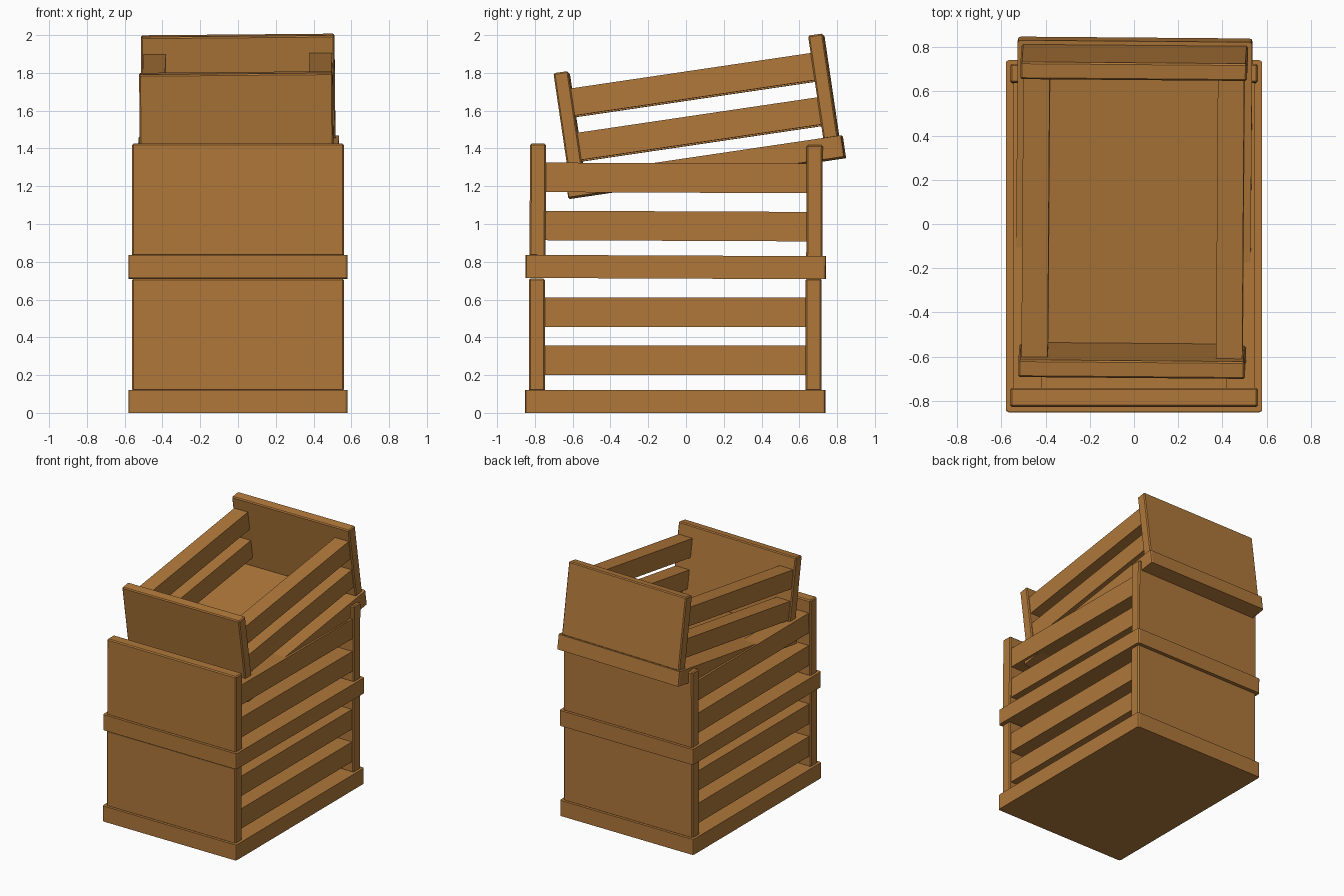
import bpy, bmesh
from math import radians
from mathutils import Matrix, Vector

if "Cube" in bpy.data.objects:
    bpy.data.objects.remove(bpy.data.objects["Cube"])

wood = bpy.data.materials.new("brown wood")
wood.diffuse_color = (0.43, 0.186, 0.042, 1)
wood.use_nodes = True
wood.node_tree.nodes["Principled BSDF"].inputs["Base Color"].default_value = wood.diffuse_color


def box(name, lo, hi, matrix, bevel=0.0, vertical_only=False):
    lo, hi = Vector(lo), Vector(hi)
    bm = bmesh.new()
    bmesh.ops.create_cube(bm, size=1)
    for v in bm.verts:
        v.co = Vector([(lo[i] + hi[i]) / 2 + v.co[i] * (hi[i] - lo[i]) for i in range(3)])
    if bevel:
        edges = [e for e in bm.edges
                 if not vertical_only or abs(e.verts[0].co.z - e.verts[1].co.z) > 0.01]
        bmesh.ops.bevel(bm, geom=edges, offset=bevel, segments=2 if vertical_only else 1,
                        profile=0.5, affect='EDGES')
    bmesh.ops.recalc_face_normals(bm, faces=bm.faces)
    mesh = bpy.data.meshes.new(name)
    bm.to_mesh(mesh)
    bm.free()
    mesh.materials.append(wood)
    obj = bpy.data.objects.new(name, mesh)
    obj.matrix_world = matrix
    bpy.context.collection.objects.link(obj)


def crate(label, location, pitch=0, roll=0, yaw=0, scale=(1, 1, 1)):
    m = (Matrix.Translation(location) @ Matrix.Rotation(radians(yaw), 4, 'Z')
         @ Matrix.Rotation(radians(pitch), 4, 'X') @ Matrix.Rotation(radians(roll), 4, 'Y')
         @ Matrix.Diagonal((*scale, 1)))
    # solid floor board
    box(label + "_base", (-0.58, -0.795, 0), (0.58, 0.795, 0.122), m, 0.014, True)
    # solid end boards
    box(label + "_front_panel", (-0.56, -0.775, 0.115), (0.56, -0.69, 0.711), m, 0.008)
    box(label + "_back_panel", (-0.56, 0.69, 0.115), (0.56, 0.775, 0.711), m, 0.008)
    # two slats on each side
    for side, x0, x1 in (("left", -0.546, -0.416), ("right", 0.416, 0.546)):
        for level, z in (("lower", 0.2), ("upper", 0.455)):
            box(f"{label}_{side}_{level}_slat", (x0, -0.695, z), (x1, 0.695, z + 0.156), m)


crate("bottom_crate", (0, -0.057, 0))
crate("middle_crate", (0, -0.054, 0.711), pitch=-0.25)
crate("top_crate", (0, 0.112, 1.245), pitch=8.4, roll=-0.5, yaw=-0.4,
      scale=(0.915, 0.93, 0.93))
